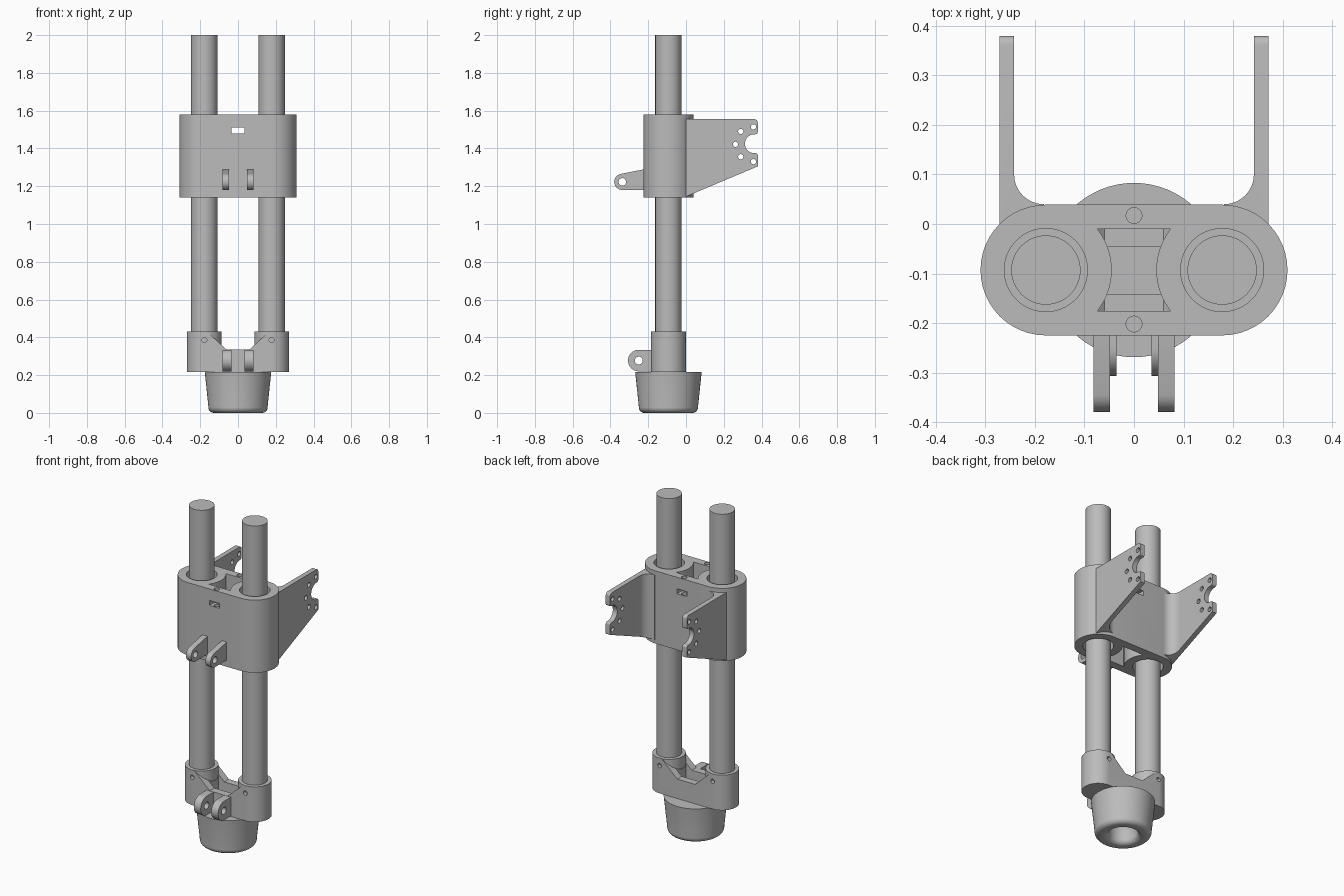
import bpy, bmesh, math
from mathutils import Vector

cube = bpy.data.objects.get("Cube")
if cube:
    bpy.data.objects.remove(cube, do_unlink=True)

grey = bpy.data.materials.new("mid grey")
grey.use_nodes = True
GREY = (0.5, 0.5, 0.5, 1)
grey.diffuse_color = GREY
grey.node_tree.nodes["Principled BSDF"].inputs["Base Color"].default_value = GREY

ROD_X, MID_Y = 0.178, -0.093
SIDES = ((-1, "right"), (1, "left"))


def arc(cx, cy, r, start, end, n=24):
    """Points along an arc, angles in degrees."""
    steps = [math.radians(start + (end - start) * i / n) for i in range(n + 1)]
    return [(cx + r * math.cos(a), cy + r * math.sin(a)) for a in steps]


def circle(cx, cy, r, n=48):
    return arc(cx, cy, r, 0, 360, n)[:-1]


def box(u0, u1, v0, v1):
    return [(u0, v0), (u1, v0), (u1, v1), (u0, v1)]


def stadium(r):
    return arc(ROD_X, MID_Y, r, -90, 90) + arc(-ROD_X, MID_Y, r, 90, 270)


def prism(name, pts, axis, lo, hi):
    """Extrude an outline along an axis: x takes (y, z), y takes (x, z), z takes (x, y)."""
    place = {"x": lambda u, v, w: (w, u, v),
             "y": lambda u, v, w: (u, w, v),
             "z": lambda u, v, w: (u, v, w)}[axis]
    bm = bmesh.new()
    face = bm.faces.new([bm.verts.new(place(u, v, lo)) for u, v in pts])
    new = bmesh.ops.extrude_face_region(bm, geom=[face])["geom"]
    move = Vector(place(0, 0, hi - lo))
    bmesh.ops.translate(bm, vec=move, verts=[g for g in new if isinstance(g, bmesh.types.BMVert)])
    bmesh.ops.recalc_face_normals(bm, faces=bm.faces)
    mesh = bpy.data.meshes.new(name)
    bm.to_mesh(mesh)
    bm.free()
    mesh.materials.append(grey)
    obj = bpy.data.objects.new(name, mesh)
    bpy.context.collection.objects.link(obj)
    return obj


def combine(obj, tools, operation="DIFFERENCE"):
    """Apply booleans one after another and remove the tools."""
    for tool in tools:
        mod = obj.modifiers.new("shape", "BOOLEAN")
        mod.operation, mod.solver, mod.object = operation, "EXACT", tool
        bpy.context.view_layer.update()
        graph = bpy.context.evaluated_depsgraph_get()
        mesh = bpy.data.meshes.new_from_object(obj.evaluated_get(graph))
        obj.modifiers.clear()
        obj.data = mesh
        bpy.data.objects.remove(tool, do_unlink=True)
    return obj


def waist(r, y_half):
    """Pocket outline hollowed on both sides around the rods."""
    a = math.degrees(math.asin(y_half / r))
    return (arc(ROD_X, MID_Y, r, 180 + a, 180 - a, 16)
            + arc(-ROD_X, MID_Y, r, a, -a, 16))


# Sliding rods
for s, side in SIDES:
    prism(side + "_rod", circle(s * ROD_X, MID_Y, 0.07), "z", 0.24, 2.0)

# Upper carriage with rod bores, central pocket, nut slots and bolt holes
carriage = prism("upper_carriage", stadium(0.132), "z", 1.14, 1.58)
cuts = [prism("cut", circle(s * ROD_X, MID_Y, 0.084), "z", 1, 1.7) for s, _ in SIDES]
cuts.append(prism("cut", waist(0.133, 0.083), "z", 1, 1.7))
cuts.append(prism("cut", box(-0.034, 0.034, 1.48, 1.51), "y", -0.4, 0.2))
cuts += [prism("cut", circle(0, y, 0.016, 24), "z", 1.43, 1.7) for y in (0.017, -0.202)]
combine(carriage, cuts)

# Rear mounting plates with a curved root, holes and an end notch
plate_side = ([(-0.03, 1.145), (0.0, 1.145), (0.38, 1.305)]
              + arc(0.368, 1.363, 0.012, 0, 90, 6)
              + arc(0.362, 1.425, 0.05, 270, 90)
              + arc(0.368, 1.487, 0.012, 270, 360, 6)
              + arc(0.362, 1.537, 0.018, 0, 90, 6) + [(-0.03, 1.555)])
plate_holes = ((0.357, 1.514), (0.29, 1.49), (0.262, 1.422), (0.29, 1.356), (0.357, 1.33))
for s, side in SIDES:
    root = ([(0.272, -0.005), (0.272, 0.382), (0.242, 0.382)]
            + arc(0.182, 0.1, 0.06, 0, -90, 16) + [(0.182, -0.005)])
    plate = prism(side + "_mounting_plate", [(s * x, y) for x, y in root], "z", 1.1, 1.6)
    combine(plate, [prism("trim", plate_side, "x", -0.5, 0.5)], "INTERSECT")
    combine(plate, [prism("cut", circle(y, z, 0.014, 24), "x", -0.5, 0.5)
                    for y, z in plate_holes])

# Front lugs on the carriage
upper_lug = [(-0.21, 1.18)] + arc(-0.337, 1.223, 0.043, 270, 100) + [(-0.225, 1.289), (-0.21, 1.289)]
# Front lugs on the lower clamp
lower_lug = [(-0.17, 0.22)] + arc(-0.25, 0.277, 0.057, 270, 90) + [(-0.17, 0.334)]
for s, side in SIDES:
    lug = prism(side + "_upper_lug", upper_lug, "x", *sorted((s * 0.048, s * 0.082)))
    combine(lug, [prism("cut", circle(-0.337, 1.223, 0.02, 32), "x", -0.2, 0.2)])
    lug = prism(side + "_lower_lug", lower_lug, "x", *sorted((s * 0.035, s * 0.081)))
    combine(lug, [prism("cut", circle(-0.25, 0.277, 0.021, 32), "x", -0.2, 0.2)])

# Lower clamp with a dipped bridge, inner pocket and cross holes
clamp = prism("lower_clamp", stadium(0.092), "z", 0.217, 0.43)
dip = [(-0.06, 0.335), (0.06, 0.335), (0.175, 0.44), (-0.175, 0.44)]
cuts = [prism("cut", dip, "y", -0.4, 0.2),
        prism("cut", waist(0.093, 0.048), "z", 0.1, 0.6)]
cuts += [prism("cut", circle(s * ROD_X, 0.385, 0.013, 24), "y", -0.4, 0.2) for s, _ in SIDES]
combine(clamp, cuts)
# Collars keep the dip clear of the rods
for s, side in SIDES:
    prism(side + "_clamp_collar", circle(s * ROD_X, MID_Y, 0.0915), "z", 0.218, 0.43)
    collar = bpy.data.objects[side + "_clamp_collar"]
    combine(collar, [prism("cut", circle(s * ROD_X, 0.385, 0.013, 24), "y", -0.4, 0.2)])

# Rubber foot: turned profile with a hollow underside
profile = ([(0, 0.217), (0.176, 0.217), (0.157, 0.035)]
           + arc(0.127, 0.03, 0.03, 0, -90, 8) + arc(0.11, 0.03, 0.03, -90, -180, 8)
           + [(0.078, 0.08), (0.07, 0.1), (0, 0.11)])
bm = bmesh.new()
verts = [bm.verts.new((r, 0, z)) for r, z in profile]
edges = [bm.edges.new(pair) for pair in zip(verts, verts[1:])]
bmesh.ops.spin(bm, geom=verts + edges, cent=(0, 0, 0), axis=(0, 0, 1), angle=math.tau, steps=64)
bmesh.ops.remove_doubles(bm, verts=bm.verts, dist=0.0001)
bmesh.ops.recalc_face_normals(bm, faces=bm.faces)
mesh = bpy.data.meshes.new("rubber_foot")
bm.to_mesh(mesh)
bm.free()
mesh.materials.append(grey)
foot = bpy.data.objects.new("rubber_foot", mesh)
foot.location = (0, MID_Y, 0)
bpy.context.collection.objects.link(foot)

# Smooth the curved faces and keep the edges sharp
parts = [o for o in bpy.context.collection.objects if o.type == "MESH" and grey.name in o.data.materials]
bpy.ops.object.select_all(action="DESELECT")
for obj in parts:
    obj.select_set(True)
bpy.context.view_layer.objects.active = parts[0]
bpy.ops.object.shade_smooth_by_angle(angle=math.radians(30))
